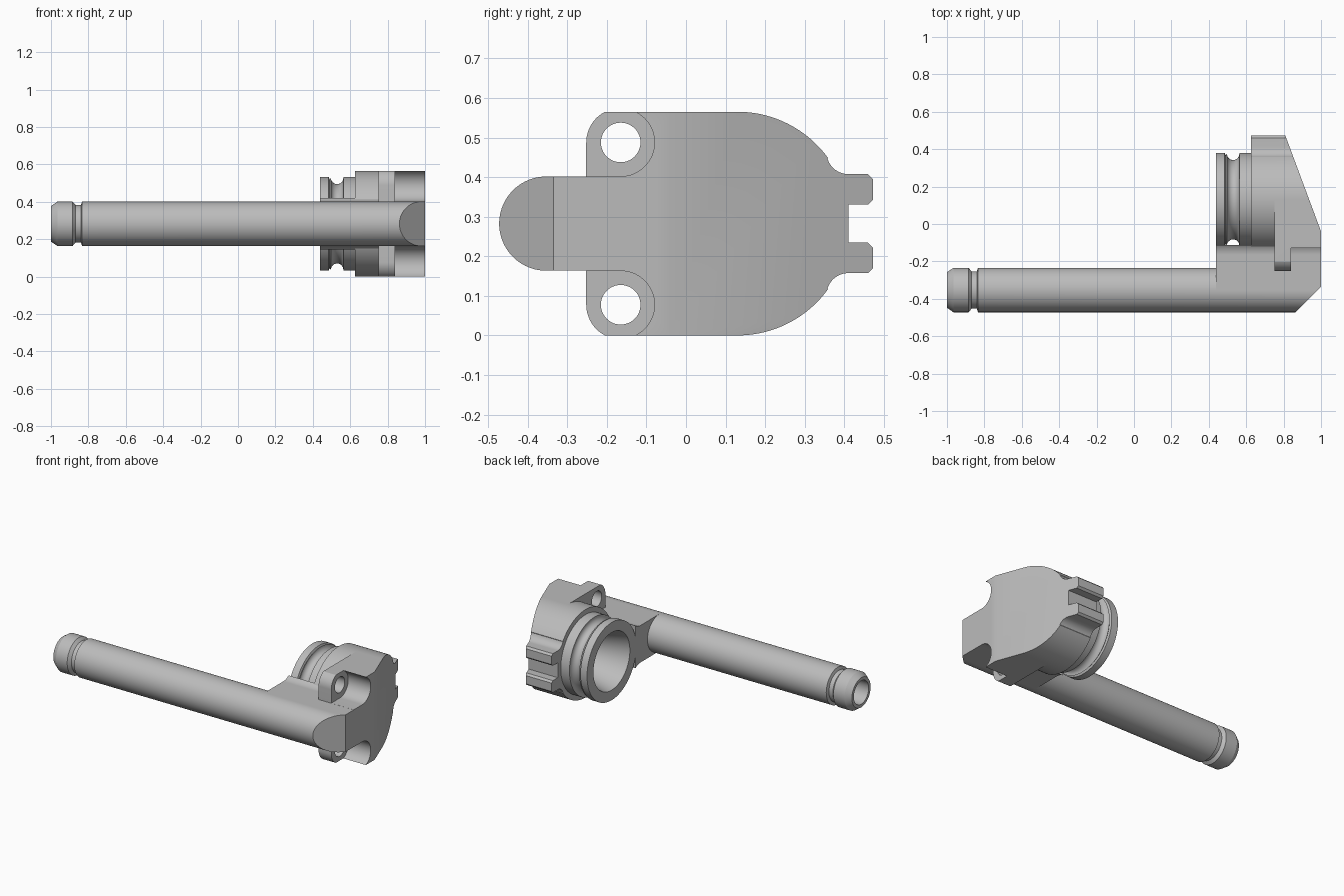
import bpy, bmesh
from math import sin, cos, pi, radians

if "Cube" in bpy.data.objects:
    bpy.data.objects.remove(bpy.data.objects["Cube"], do_unlink=True)

MID = 0.2825          # height of the symmetry plane
DRUM_Y = 0.13         # axis of the round drum
DRUM_R = 0.2825
PIPE_Y = -0.353       # axis of the long pipe
LUG_Y, LUG_H = -0.165, 0.205   # screw lug centre, offset from the mid plane

grey = bpy.data.materials.new("plain_grey")
grey.use_nodes = True
colour = (0.5, 0.5, 0.5, 1)
grey.diffuse_color = colour
grey.node_tree.nodes["Principled BSDF"].inputs["Base Color"].default_value = colour


def finish(name, bm):
    bmesh.ops.recalc_face_normals(bm, faces=bm.faces)
    mesh = bpy.data.meshes.new(name)
    bm.to_mesh(mesh)
    bm.free()
    mesh.materials.append(grey)
    obj = bpy.data.objects.new(name, mesh)
    bpy.context.collection.objects.link(obj)
    return obj


def lathe(name, profile, y, z=MID, n=96):
    """Turn (x, radius) points around an axis along x."""
    bm = bmesh.new()
    rings = [[bm.verts.new((x, y + r * cos(2 * pi * i / n), z + r * sin(2 * pi * i / n)))
              for i in range(n)] for x, r in profile]
    for a, b in zip(rings, rings[1:]):
        for i in range(n):
            j = (i + 1) % n
            bm.faces.new((a[i], a[j], b[j], b[i]))
    bm.faces.new(rings[0])
    bm.faces.new(rings[-1])
    return finish(name, bm)


def prism(name, points, low, high, axis="x"):
    """Extrude a (y, z) outline along x, or an (x, y) outline along z."""
    bm = bmesh.new()
    place = (lambda p, d: (d, p[0], p[1])) if axis == "x" else (lambda p, d: (p[0], p[1], d))
    a = [bm.verts.new(place(p, low)) for p in points]
    b = [bm.verts.new(place(p, high)) for p in points]
    bm.faces.new(a)
    bm.faces.new(b)
    for i in range(len(a)):
        j = (i + 1) % len(a)
        bm.faces.new((a[i], a[j], b[j], b[i]))
    return finish(name, bm)


def arc(cy, cz, r, start, end, n=12):
    angles = [radians(start + (end - start) * i / n) for i in range(n + 1)]
    return [(cy + r * cos(t), cz + r * sin(t)) for t in angles]


def mirrored(half):
    """Close a half outline by mirroring it in the mid plane."""
    return ([(y, MID + h) for y, h in half]
            + [(y, MID - h) for y, h in reversed(half) if h > 1e-5])


def combine(target, tool, operation):
    mod = target.modifiers.new("combine", "BOOLEAN")
    mod.operation = operation
    mod.solver = "EXACT"
    mod.object = tool
    bpy.context.view_layer.update()
    graph = bpy.context.evaluated_depsgraph_get()
    mesh = bpy.data.meshes.new_from_object(target.evaluated_get(graph))
    target.modifiers.remove(mod)
    target.data = mesh
    bpy.data.objects.remove(tool, do_unlink=True)


# Rounded back edge with the two keyed tabs, shared by drum and cover
back_edge = (arc(DRUM_Y, 0, DRUM_R, 90, 36, 24)
             + arc(0.41, 0.18, 0.055, 198, 270, 8)
             + [(0.46, 0.125), (0.472, 0.113), (0.472, 0.06), (0.46, 0.048), (0.41, 0.048)])
drum_half = arc(DRUM_Y, 0, DRUM_R, 180, 90, 40)[:-1] + back_edge
cover_half = arc(LUG_Y, LUG_H, 0.087, 180, 117) + back_edge
neck_half = [(PIPE_Y, 0.119)] + arc(LUG_Y, LUG_H, 0.086, 270, 308)

# Cover plate with lugs, drum behind it, neck joining the pipe
body = prism("fitting_body", mirrored(cover_half), 0.75, 1.0)
combine(body, prism("drum", mirrored(drum_half), 0.625, 0.9), "UNION")
combine(body, prism("neck", mirrored(neck_half), 0.438, 1.0), "UNION")

# Plug with a round seal groove
groove = [(0.53 + y, 0.245 + h) for y, h in arc(0, 0, 0.033, 180, 360)]
plug = [(0.438, 0.25), (0.485, 0.25), (0.49, 0.237)] + groove + [
    (0.563, 0.25), (0.7, 0.25)]
combine(body, lathe("plug", plug, DRUM_Y), "UNION")

# Long pipe with a chamfered, grooved tip
pipe = [(-1, 0.095), (-0.965, 0.119), (-0.885, 0.119), (-0.868, 0.1),
        (-0.84, 0.1), (-0.834, 0.119), (0.999, 0.119)]
combine(body, lathe("pipe", pipe, PIPE_Y), "UNION")

# Screw pockets and holes, upper and lower
for side in (1, -1):
    z = MID + side * LUG_H
    pocket = [(-0.5, 0.1195)] + arc(LUG_Y, LUG_H, 0.0855, 270, 450, 32) + [(LUG_Y, 0.4), (-0.5, 0.4)]
    points = [(y, MID + side * h) for y, h in pocket]
    combine(body, prism("pocket", points, 0.84, 1.1), "DIFFERENCE")
    combine(body, lathe("screw_hole", [(0.7, 0.05), (1.1, 0.05)], LUG_Y, z, 48), "DIFFERENCE")

# Sloping back and bevelled front corner
slope = [(1, -0.04), (1.2, -0.04), (1.2, 0.6), (0.762, 0.6)]
corner = [(0.815, -0.52), (1.05, -0.285), (1.05, -0.52)]
for outline in (slope, corner):
    combine(body, prism("trim", outline, -0.2, 0.8, "z"), "DIFFERENCE")

# Tapered plug bore and straight pipe bore
combine(body, lathe("plug_bore", [(0.4, 0.19), (0.438, 0.185), (0.66, 0.13), (0.74, 0.13)], DRUM_Y),
        "DIFFERENCE")
combine(body, lathe("pipe_bore", [(-1.1, 0.075), (0.6, 0.075)], PIPE_Y), "DIFFERENCE")

# Smooth the turned surfaces, keep the machined edges
bpy.ops.object.select_all(action="DESELECT")
body.select_set(True)
bpy.context.view_layer.objects.active = body
bpy.ops.object.shade_smooth_by_angle(angle=radians(25))
